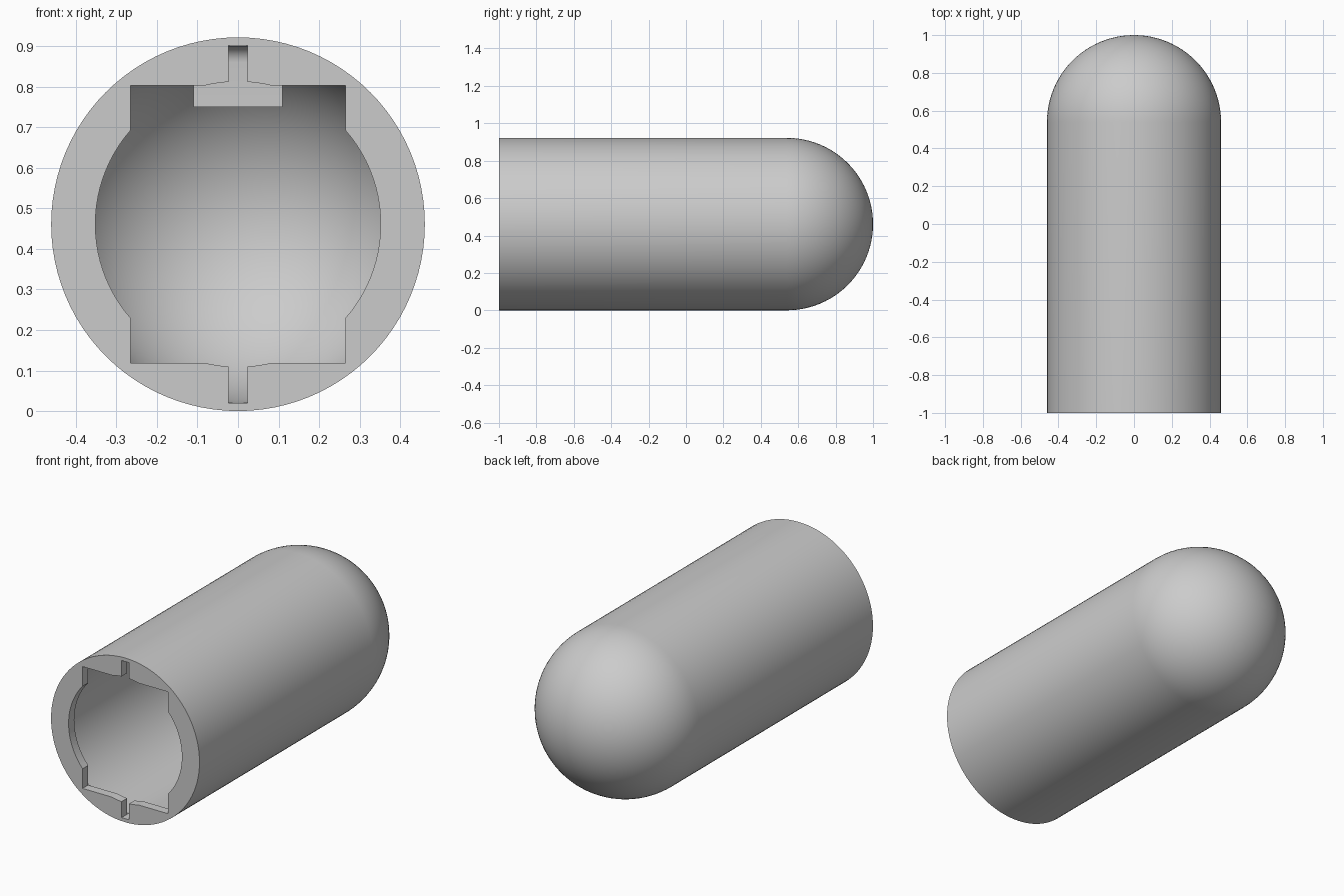
import bpy, bmesh
from math import sin, cos, pi, radians
from mathutils import Vector, Matrix

default = bpy.data.objects.get("Cube")
if default:
    bpy.data.objects.remove(default, do_unlink=True)

R = 0.461            # outer radius, also the height of the axis
CAVITY = 0.441       # inner radius
DOME_Y = 1 - R       # centre of the domed end
LIP_Y = -0.95        # back of the front lip

grey = bpy.data.materials.new("plain grey")
grey.use_nodes = True
grey.diffuse_color = (0.6, 0.6, 0.6, 1)
grey.node_tree.nodes["Principled BSDF"].inputs["Base Color"].default_value = (0.6, 0.6, 0.6, 1)


def finish(name, bm):
    bmesh.ops.remove_doubles(bm, verts=bm.verts, dist=1e-5)
    bmesh.ops.recalc_face_normals(bm, faces=bm.faces)
    mesh = bpy.data.meshes.new(name)
    bm.to_mesh(mesh)
    bm.free()
    mesh.materials.append(grey)
    obj = bpy.data.objects.new(name, mesh)
    bpy.context.collection.objects.link(obj)
    return obj


def capsule(name, radius, front, steps=24):
    """Solid round bar along y with a flat front and a domed back."""
    bm = bmesh.new()
    pts = [(0, front), (radius, front)]
    pts += [(radius * cos(a), DOME_Y + radius * sin(a))
            for a in (i * pi / 2 / steps for i in range(steps + 1))]
    verts = [bm.verts.new((0, y, R + r)) for r, y in pts]
    edges = [bm.edges.new(pair) for pair in zip(verts, verts[1:])]
    bmesh.ops.spin(bm, geom=verts + edges, cent=(0, 0, R), axis=(0, 1, 0),
                   angle=2 * pi, steps=96, use_merge=True)
    return finish(name, bm)


def box(name, half_x, half_z):
    """Cutter that passes through the front lip."""
    bm = bmesh.new()
    bmesh.ops.create_cube(bm, size=2, matrix=Matrix.Translation((0, -1, R))
                          @ Matrix.Diagonal((half_x, 0.1, half_z, 1)))
    return finish(name, bm)


def disc(name, radius):
    bm = bmesh.new()
    bmesh.ops.create_cone(bm, cap_ends=True, segments=96, radius1=radius,
                          radius2=radius, depth=0.2,
                          matrix=Matrix.Translation((0, -1, R)) @ Matrix.Rotation(pi / 2, 4, 'X'))
    return finish(name, bm)


def combine(target, other, operation):
    mod = target.modifiers.new(other.name, 'BOOLEAN')
    mod.operation, mod.solver, mod.object = operation, 'EXACT', other
    bpy.context.view_layer.objects.active = target
    bpy.ops.object.modifier_apply(modifier=mod.name)
    bpy.data.objects.remove(other, do_unlink=True)


def smooth(obj):
    bpy.ops.object.select_all(action='DESELECT')
    obj.select_set(True)
    bpy.context.view_layer.objects.active = obj
    bpy.ops.object.shade_smooth_by_angle(angle=radians(30))


# Hollow domed shell with a keyed opening in the front lip
shell = capsule("domed_shell", R, -1)
cutters = [capsule("cavity", CAVITY, LIP_Y),
           disc("round_opening", 0.352),
           box("square_opening", 0.265, 0.342),
           box("key_slots", 0.023, 0.441)]
for cutter in cutters:
    cutter.hide_render = True
    combine(shell, cutter, 'DIFFERENCE')
smooth(shell)

# Stop block under the ceiling, blended into it by a concave fillet
bm = bmesh.new()
profile = [(0.56, 0.905), (0.56, 0.75), (0.3, 0.75)]
profile += [(0.26 + 0.04 * cos(a), 0.86 + 0.04 * sin(a))
            for a in (i * pi / 16 for i in range(9))]
profile.append((0.26, 0.905))
face = bm.faces.new([bm.verts.new((-0.11, y, z)) for y, z in profile])
side = bmesh.ops.extrude_face_region(bm, geom=[face])
bmesh.ops.translate(bm, vec=Vector((0.22, 0, 0)),
                    verts=[v for v in side["geom"] if isinstance(v, bmesh.types.BMVert)])
smooth(finish("stop_block", bm))
